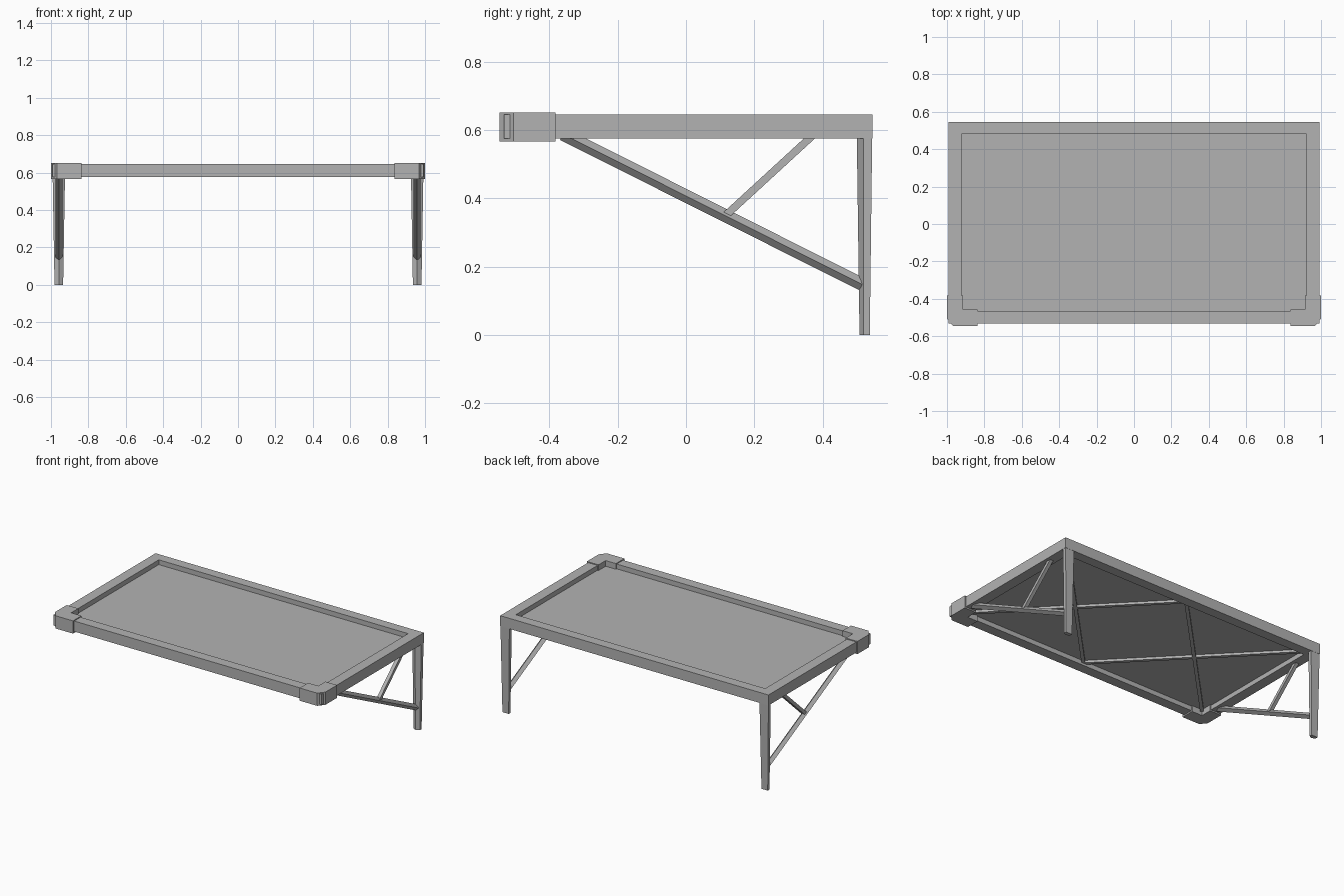
import bpy
import bmesh
import math
from mathutils import Vector

if "Cube" in bpy.data.objects:
    bpy.data.objects.remove(bpy.data.objects["Cube"])

grey = bpy.data.materials.new("painted_grey")
grey.diffuse_color = (0.45, 0.45, 0.45, 1)
grey.use_nodes = True
grey.node_tree.nodes["Principled BSDF"].inputs["Base Color"].default_value = grey.diffuse_color


def finish(name, bm):
    bmesh.ops.recalc_face_normals(bm, faces=bm.faces[:])
    mesh = bpy.data.meshes.new(name)
    bm.to_mesh(mesh)
    bm.free()
    mesh.materials.append(grey)
    obj = bpy.data.objects.new(name, mesh)
    bpy.context.collection.objects.link(obj)
    return obj


def loft(name, rings, closed_loop=False):
    """Skin a list of equal-length rings; cap the ends or join them in a loop."""
    bm = bmesh.new()
    vs = [[bm.verts.new(p) for p in ring] for ring in rings]
    n = len(vs[0])
    pairs = list(zip(vs, vs[1:])) + ([(vs[-1], vs[0])] if closed_loop else [])
    for a, b in pairs:
        for i in range(n):
            j = (i + 1) % n
            bm.faces.new((a[i], a[j], b[j], b[i]))
    if not closed_loop:
        bm.faces.new(vs[0])
        bm.faces.new(vs[-1])
    return finish(name, bm)


def bar(name, start, end, profile):
    """Straight bar; profile is (sideways, upward) points around its axis."""
    a, b = Vector(start), Vector(end)
    d = (b - a).normalized()
    side = d.cross(Vector((0, 0, 1))).normalized()
    up = side.cross(d)
    return loft(name, [[p + side * u + up * v for u, v in profile] for p in (a, b)])


def box_profile(w, h):
    return [(-w / 2, -h / 2), (w / 2, -h / 2), (w / 2, h / 2), (-w / 2, h / 2)]


def rect(x, y0, y1, z):
    return [(-x, y0, z), (x, y0, z), (x, y1, z), (-x, y1, z)]


# Rectangular frame with an open middle
OUT, INN = (0.992, -0.533, 0.546), (0.922, -0.465, 0.48)
loft("frame", [rect(*OUT, 0.575), rect(*OUT, 0.645),
               rect(*INN, 0.645), rect(*INN, 0.575)], closed_loop=True)

# Thin roof panel set down inside the frame
loft("panel", [rect(0.93, -0.475, 0.49, z) for z in (0.606, 0.613)])

# Sections: diamond brace, small strut and flat under-panel bar
diamond = [(0, -0.019), (0.019, 0), (0, 0.019), (-0.019, 0)]
strut_section = box_profile(0.024, 0.022)
cross_section = box_profile(0.022, 0.016)

for s, label in ((-1, "left"), (1, "right")):
    # L-shaped corner cap with a clipped outer corner
    outline = [(1.0, -0.382), (1.0, -0.505), (0.967, -0.546), (0.838, -0.546),
               (0.838, -0.457), (0.914, -0.457), (0.914, -0.382)]
    loft("corner_cap_" + label,
         [[(s * x, y, z) for x, y in outline] for z in (0.566, 0.651)])

    # Tapered leg with a ridge along its front
    rings = []
    for z, w, ridge, shoulder, back in ((0, 0.023, 0.508, 0.519, 0.538),
                                        (0.58, 0.033, 0.500, 0.520, 0.545)):
        cx = s * 0.958
        rings.append([(cx - w, back, z), (cx - w, shoulder, z), (cx, ridge, z),
                      (cx + w, shoulder, z), (cx + w, back, z)])
    loft("leg_" + label, rings)

    # Long sloping brace and the short strut above it
    x = s * 0.958
    bar("brace_" + label, (x, -0.36, 0.588), (x, 0.52, 0.146), diamond)
    bar("strut_" + label, (x, 0.118, 0.352), (x, 0.375, 0.588), strut_section)

    # Crossed bars below the panel
    bar("front_cross_bar_" + label, (0, -0.47, 0.598), (s * 0.925, 0.483, 0.598), cross_section)
    bar("rear_cross_bar_" + label, (0, 0.485, 0.598), (s * 0.925, -0.468, 0.598), cross_section)
